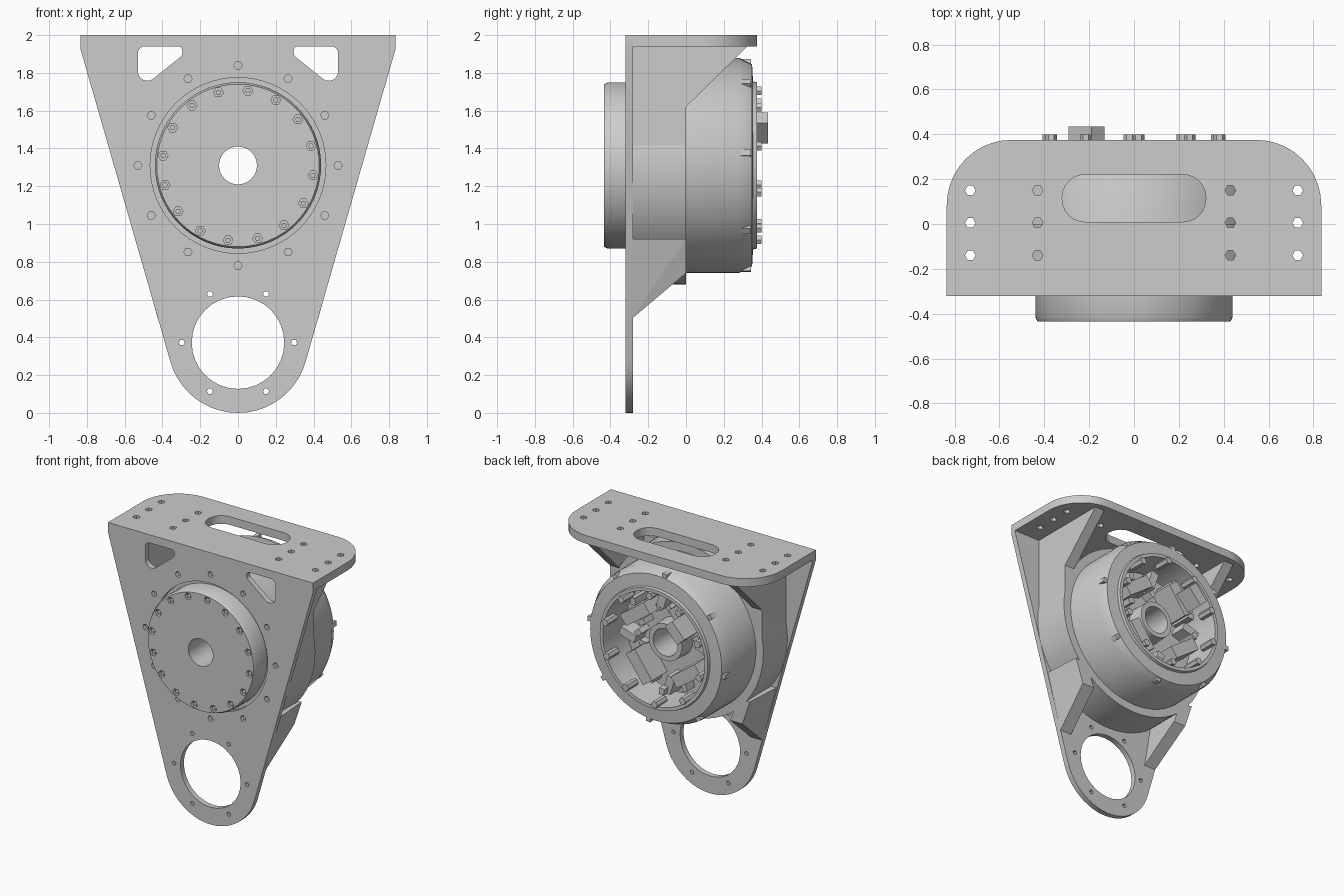
import bpy, bmesh, math, random
from math import sin, cos, pi, radians
from mathutils import Vector

if "Cube" in bpy.data.objects:
    bpy.data.objects.remove(bpy.data.objects["Cube"])

AXIS_Z = 1.31          # height of the motor axis
random.seed(4)

grey = bpy.data.materials.new("machined_grey")
grey.use_nodes = True
grey.diffuse_color = (0.604, 0.604, 0.604, 1)
grey.node_tree.nodes["Principled BSDF"].inputs["Base Color"].default_value = grey.diffuse_color

PLACE = {"X": lambda u, v, w: (w, u, v),
         "Y": lambda u, v, w: (u, w, v),
         "Z": lambda u, v, w: (u, v, w)}


def finish(name, bm):
    bmesh.ops.recalc_face_normals(bm, faces=bm.faces)
    me = bpy.data.meshes.new(name)
    bm.to_mesh(me)
    bm.free()
    me.materials.append(grey)
    ob = bpy.data.objects.new(name, me)
    bpy.context.collection.objects.link(ob)
    return ob


def add_prism(bm, pts, axis, lo, hi):
    put = PLACE[axis]
    a = [bm.verts.new(put(u, v, lo)) for u, v in pts]
    b = [bm.verts.new(put(u, v, hi)) for u, v in pts]
    bm.faces.new(a)
    bm.faces.new(b[::-1])
    for i in range(len(a)):
        j = (i + 1) % len(a)
        bm.faces.new((a[i], a[j], b[j], b[i]))


def prisms(name, outlines, axis, lo, hi):
    bm = bmesh.new()
    for pts in outlines:
        add_prism(bm, pts, axis, lo, hi)
    return finish(name, bm)


def circle(cx, cy, r, n=6):
    return [(cx + r * cos(2 * pi * i / n), cy + r * sin(2 * pi * i / n)) for i in range(n)]


def rounded(corners, n=6):
    """Outline from (x, y, radius) corners."""
    out = []
    for i, (x, y, r) in enumerate(corners):
        if r == 0:
            out.append((x, y))
            continue
        p = Vector((x, y))
        d1 = (Vector(corners[i - 1][:2]) - p).normalized()
        d2 = (Vector(corners[(i + 1) % len(corners)][:2]) - p).normalized()
        half = math.acos(d1.dot(d2)) / 2
        c = p + (d1 + d2).normalized() * (r / sin(half))
        s = p + d1 * (r / math.tan(half)) - c
        e = p + d2 * (r / math.tan(half)) - c
        start = math.atan2(s.y, s.x)
        sweep = (math.atan2(e.y, e.x) - start + pi) % (2 * pi) - pi
        for k in range(n + 1):
            a = start + sweep * k / n
            out.append((c.x + r * cos(a), c.y + r * sin(a)))
    return out


def mirror(pts):
    return [(-x, y) for x, y in pts]


def polar(r, a):
    return r * cos(a), AXIS_Z + r * sin(a)


def block(r, a, radial, across, twist=0.0):
    """Rectangle centred at polar position, turned to its angle."""
    cx, cz = polar(r, a)
    t = a + twist
    return [(cx + u * cos(t) - v * sin(t), cz + u * sin(t) + v * cos(t))
            for u, v in ((-radial / 2, -across / 2), (radial / 2, -across / 2),
                         (radial / 2, across / 2), (-radial / 2, across / 2))]


def lathe(name, profile, n=64):
    """Revolve a closed (radius, y) profile around the motor axis."""
    bm = bmesh.new()
    rings = []
    for i in range(n):
        a = 2 * pi * i / n
        rings.append([bm.verts.new((r * cos(a), y, AXIS_Z + r * sin(a))) for r, y in profile])
    m = len(profile)
    for i in range(n):
        p, q = rings[i], rings[(i + 1) % n]
        for j in range(m):
            k = (j + 1) % m
            bm.faces.new((p[j], p[k], q[k], q[j]))
    return finish(name, bm)


def activate(ob):
    bpy.ops.object.select_all(action="DESELECT")
    ob.select_set(True)
    bpy.context.view_layer.objects.active = ob


def cut(ob, outlines, axis, lo, hi):
    tool = prisms("cutter", outlines, axis, lo, hi)
    tool.hide_render = True
    mod = ob.modifiers.new("holes", "BOOLEAN")
    mod.operation = "DIFFERENCE"
    mod.solver = "EXACT"
    mod.object = tool
    activate(ob)
    bpy.ops.object.modifier_apply(modifier=mod.name)
    bpy.data.objects.remove(tool)


def smooth(ob):
    activate(ob)
    bpy.ops.object.shade_smooth_by_angle(angle=radians(30))


# Front plate: tapered, rounded at the foot
foot = (0, 0.372)
tilt = radians(15.6)
outline = [(0.835, 2.0), (0.835, 1.93)]
for i in range(21):
    a = -tilt - (pi - 2 * tilt) * i / 20
    outline.append((foot[0] + 0.372 * cos(a), foot[1] + 0.372 * sin(a)))
outline += [(-0.835, 1.93), (-0.835, 2.0)]
plate = prisms("front_plate", [outline], "Y", -0.32, -0.28)
window = rounded([(0.295, 1.94, 0.02), (0.53, 1.94, 0.035), (0.53, 1.704, 0.05), (0.295, 1.892, 0.03)])
holes = [circle(0, AXIS_Z, 0.465, 64), circle(*foot, 0.245, 32), window, mirror(window)]
holes += [circle(*polar(0.53, i * pi / 6), 0.022) for i in range(12)]
holes += [circle(foot[0] + 0.297 * cos(i * pi / 3), foot[1] + 0.297 * sin(i * pi / 3), 0.016) for i in range(6)]
cut(plate, holes, "Y", -0.5, -0.2)
smooth(plate)

# Top mounting shelf with slot and bolt holes
shelf = prisms("top_shelf", [rounded([(-0.835, -0.28, 0), (0.835, -0.28, 0),
                                      (0.835, 0.375, 0.29), (-0.835, 0.375, 0.29)], 10)], "Z", 1.94, 2.0)
slot = rounded([(-0.32, 0.01, 0.1), (0.32, 0.01, 0.1), (0.32, 0.22, 0.1), (-0.32, 0.22, 0.1)])
bolts = [circle(x, y, 0.024) for x in (-0.73, -0.43, 0.43, 0.73) for y in (-0.14, 0.005, 0.15)]
cut(shelf, [slot] + bolts, "Z", 1.8, 2.2)
smooth(shelf)

# Collar holding the motor
smooth(lathe("motor_collar", [(0.56, -0.285), (0.63, -0.285), (0.63, 0.0), (0.56, 0.0)]))

# Upper gussets and lower wedge ribs, one of each per side
gusset = [(-0.285, 1.945), (0.33, 1.945), (0.0, 1.62), (0.0, 1.31), (-0.285, 1.31)]
for side, s in (("left", 1), ("right", -1)):
    prisms(side + "_gusset", [gusset], "X", *sorted((s * 0.54, s * 0.62)))
    bm = bmesh.new()
    for x, y, z in ((0.33, -0.285, 0.5), (0.425, -0.285, 0.5), (0.4, -0.285, 0.92), (0.54, -0.285, 0.92),
                    (0.36, 0.0, 0.74), (0.46, 0.0, 0.74), (0.42, 0.0, 0.9), (0.52, 0.0, 0.92)):
        bm.verts.new((s * x, y, z))
    bmesh.ops.convex_hull(bm, input=bm.verts)
    finish(side + "_lower_rib", bm)

# Rotor disc with bolt sockets
disc = lathe("rotor_disc", [(0.1, -0.435), (0.43, -0.435), (0.44, -0.415), (0.44, -0.28), (0.1, -0.28)])
sockets = [polar(0.4, radians(15 + 22.5 * i)) for i in range(16)]
cut(disc, [circle(*p, 0.026) for p in sockets], "Y", -0.5, -0.39)
smooth(disc)
prisms("socket_screws", [circle(*p, 0.015) for p in sockets], "Y", -0.425, -0.385)

# Motor housing, open at the back, with a hollow hub
smooth(lathe("motor_housing", [(0.1, -0.29), (0.57, -0.29), (0.57, 0.28), (0.535, 0.35), (0.445, 0.355),
                               (0.44, 0.375), (0.415, 0.375), (0.405, 0.12), (0.14, 0.12),
                               (0.135, 0.24), (0.1, 0.24)]))

# Clips around the rear rim
prisms("rim_clips", [block(0.545, radians(7 + 45 * i), 0.04, 0.035) for i in range(8)], "Y", 0.25, 0.345)

# Rear studs, coil blocks and small electronics inside the recess
prisms("rear_studs", [circle(*polar(0.395, radians(15 + 36 * i)), 0.026) for i in range(10)], "Y", 0.28, 0.4)
prisms("coil_blocks", [block(0.27, radians(40 + 90 * i), 0.09, 0.24, 0.25) for i in range(4)], "Y", 0.11, 0.3)
prisms("coil_bridges", [block(0.31, radians(85 + 90 * i), 0.13, 0.06, 0.4) for i in range(4)], "Y", 0.11, 0.24)
prisms("connector", [block(0.29, radians(137), 0.08, 0.15)], "Y", 0.11, 0.435)
bm = bmesh.new()
for i in range(16):
    shape = block(random.uniform(0.2, 0.36), 2 * pi * i / 16, 0.05, 0.04, random.uniform(-1, 1))
    add_prism(bm, shape, "Y", 0.11, random.uniform(0.17, 0.3))
finish("small_components", bm)
